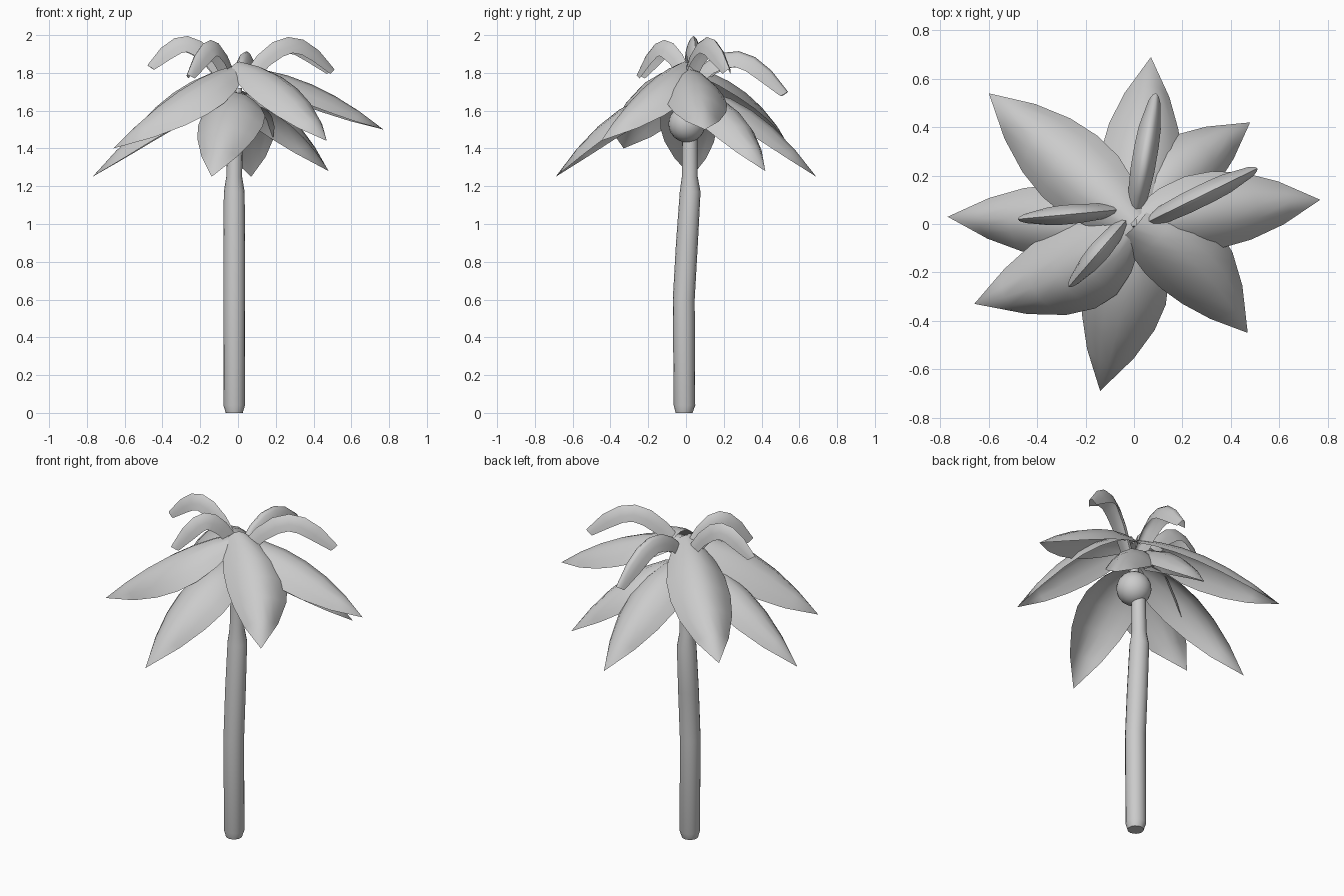
import bpy, bmesh, math
from mathutils import Vector

if "Cube" in bpy.data.objects:
    bpy.data.objects.remove(bpy.data.objects["Cube"])


def finish(bm, name, angle=40):
    bmesh.ops.remove_doubles(bm, verts=bm.verts, dist=0.0005)
    me = bpy.data.meshes.new(name)
    bm.to_mesh(me)
    bm.free()
    ob = bpy.data.objects.new(name, me)
    bpy.context.collection.objects.link(ob)
    bpy.ops.object.select_all(action='DESELECT')
    ob.select_set(True)
    bpy.context.view_layer.objects.active = ob
    bpy.ops.object.shade_smooth_by_angle(angle=math.radians(angle))
    return ob


def stack(name, rings, sides=16):
    """Closed column through rings of (x, y, z, radius)."""
    bm = bmesh.new()
    loops = []
    for x, y, z, r in rings:
        loops.append([bm.verts.new((x + r * math.cos(i * math.tau / sides),
                                    y + r * math.sin(i * math.tau / sides), z))
                      for i in range(sides)])
    for a, b in zip(loops, loops[1:]):
        for i in range(sides):
            j = (i + 1) % sides
            bm.faces.new((a[i], a[j], b[j], b[i]))
    bm.faces.new(loops[0][::-1])
    bm.faces.new(loops[-1])
    return finish(bm, name)


def leaf(name, base, tip, rise, half, drop, side, profile):
    """Arched leaf with a rounded section; the midrib bows up by rise and sideways by side."""
    base, tip = Vector(base), Vector(tip)
    flat = Vector((tip.x - base.x, tip.y - base.y, 0)).normalized()
    across = Vector((-flat.y, flat.x, 0))
    bm = bmesh.new()
    rows = []
    n = len(profile) - 1
    for k, w in enumerate(profile):
        t = k / n
        bow = 4 * t * (1 - t)
        mid = base.lerp(tip, t) + Vector((0, 0, rise * bow)) + across * side * bow
        slope = (tip - base) + (Vector((0, 0, rise)) + across * side) * 4 * (1 - 2 * t)
        up = slope.cross(across).normalized()
        if up.z < 0:
            up = -up
        rows.append([bm.verts.new(mid + across * half * w * s - up * drop * w * abs(s) ** 2)
                     for s in (-1, -0.75, -0.4, 0, 0.4, 0.75, 1)])
    for a, b in zip(rows, rows[1:]):
        for i in range(6):
            bm.faces.new((a[i], b[i], b[i + 1], a[i + 1]))
    return finish(bm, name, 70)


# Trunk, slightly leaning, with a narrower neck
stack("trunk", [(-.02, -.01, 0, .045), (-.02, -.008, .04, .057),
                (-.02, -.012, .6, .058), (-.02, .005, .9, .058),
                (-.02, .022, 1.17, .055), (-.02, .02, 1.25, .042),
                (-.015, .02, 1.5, .04)])

# Round bud under the crown and the core holding the leaves
bm = bmesh.new()
bmesh.ops.create_uvsphere(bm, u_segments=20, v_segments=12, radius=.098)
bud = finish(bm, "crown_bud")
bud.location = (.005, .005, 1.53)
stack("crown_core", [(0, 0, 1.6, .03), (0, .01, 1.72, .02)], 10)

# Broad leaves: tip, base height, rise, half width, edge drop, sideways bow
broad = (.42, .8, 1, 1.03, .9, .58, .0)
big_leaves = [
    ((.77, .10, 1.50), 1.83, .075, .155, .11, .015),
    ((.48, .42, 1.28), 1.69, .12, .15, .10, .035),
    ((.07, .69, 1.25), 1.71, .12, .16, .10, 0),
    ((-.60, .54, 1.42), 1.84, .08, .165, .11, 0),
    ((-.77, .03, 1.25), 1.72, .11, .145, .10, 0),
    ((-.66, -.33, 1.40), 1.84, .085, .18, .14, .055),
    ((-.14, -.69, 1.25), 1.70, .13, .17, .10, .02),
    ((.47, -.45, 1.44), 1.86, .08, .165, .11, .055),
]
for i, (tip, z, rise, half, drop, side) in enumerate(big_leaves):
    base = Vector((tip[0], tip[1], 0)).normalized() * .01
    leaf(f"broad_leaf_{i + 1}", (base.x, base.y, z), tip, rise, half, drop, side, broad)

# Narrow arching leaves on top
narrow = (.75, .9, 1, 1, 1, .92, .5)
for i, (base, tip, rise, half) in enumerate([
        ((.02, -.01, 1.78), (.51, .23, 1.82), .19, .044),
        ((.0, .02, 1.77), (.09, .54, 1.70), .18, .05),
        ((-.05, .06, 1.79), (-.48, .02, 1.84), .18, .04),
        ((-.02, .03, 1.80), (-.27, -.26, 1.79), .18, .043)]):
    leaf(f"top_leaf_{i + 1}", base, tip, rise, half, .085, 0, narrow)
